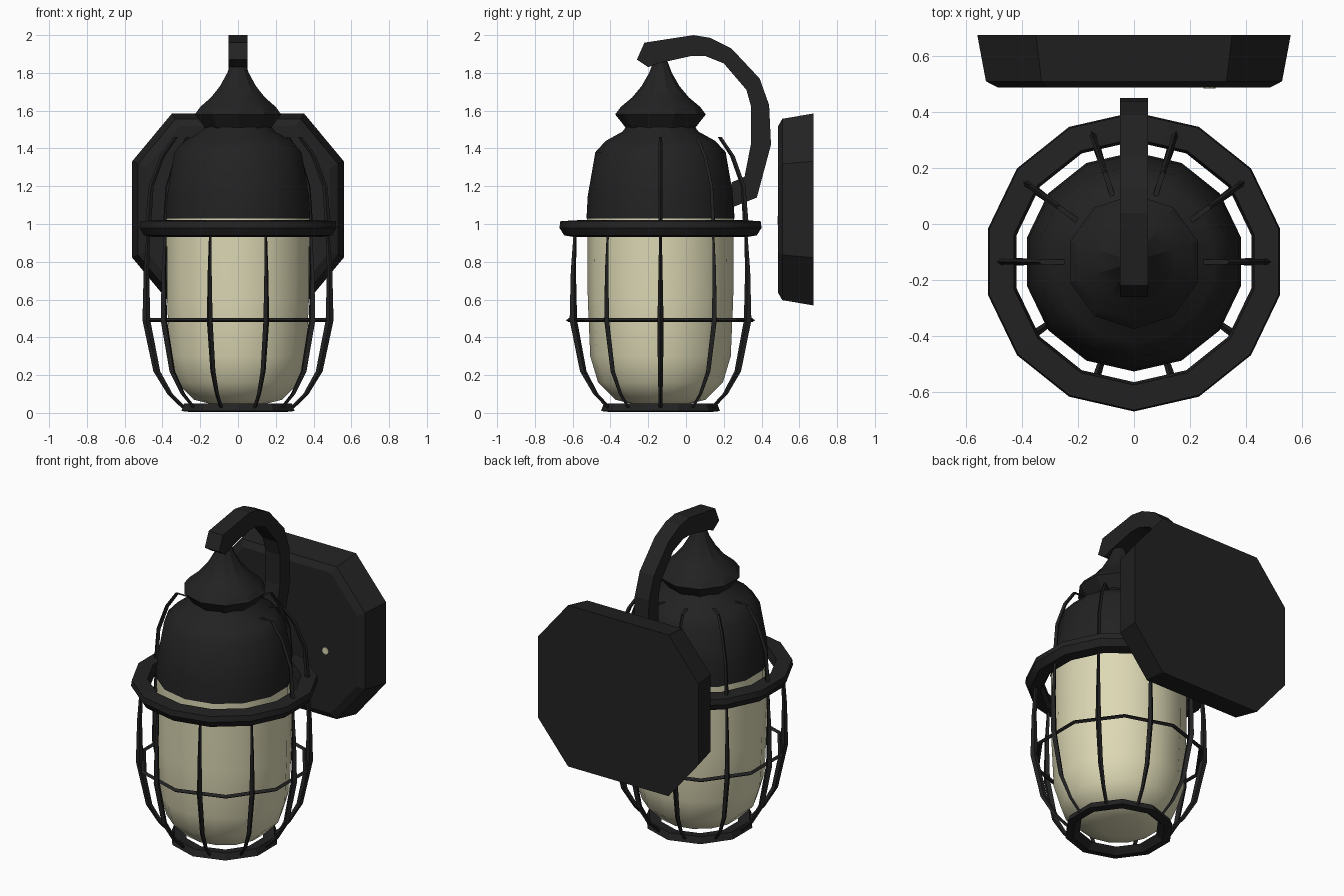
import bpy, bmesh
from math import cos, sin, pi, radians
from mathutils import Vector

cube = bpy.data.objects.get("Cube")
if cube:
    bpy.data.objects.remove(cube, do_unlink=True)

AXIS_Y = -0.135  # lantern axis


def material(name, rgb):
    m = bpy.data.materials.new(name)
    m.use_nodes = True
    m.diffuse_color = (*rgb, 1)
    m.node_tree.nodes["Principled BSDF"].inputs["Base Color"].default_value = (*rgb, 1)
    return m


BLACK = material("black metal", (0.016, 0.016, 0.016))
CREAM = material("cream glass", (0.72, 0.69, 0.46))


def loft(name, sections, mat, closed=False, caps=True, smooth=0):
    """Skin a list of equal-sized point loops into one mesh object."""
    bm = bmesh.new()
    loops = [[bm.verts.new(p) for p in s] for s in sections]
    pairs = list(zip(loops, loops[1:]))
    if closed:
        pairs.append((loops[-1], loops[0]))
    for a, b in pairs:
        for i in range(len(a)):
            j = (i + 1) % len(a)
            bm.faces.new((a[i], a[j], b[j], b[i]))
    if caps and not closed:
        bm.faces.new(loops[0])
        bm.faces.new(loops[-1])
    bmesh.ops.recalc_face_normals(bm, faces=bm.faces)
    me = bpy.data.meshes.new(name)
    bm.to_mesh(me)
    bm.free()
    me.materials.append(mat)
    ob = bpy.data.objects.new(name, me)
    bpy.context.collection.objects.link(ob)
    if smooth:
        bpy.ops.object.select_all(action='DESELECT')
        ob.select_set(True)
        bpy.context.view_layer.objects.active = ob
        bpy.ops.object.shade_smooth_by_angle(angle=radians(smooth))
    return ob


def polar(r, a, z):
    return Vector((r * cos(a), AXIS_Y + r * sin(a), z))


def lathe(name, profile, mat, sides=14, closed=False, smooth=35):
    sections = [[polar(r, 2 * pi * (i + .5) / sides, z) for i in range(sides)]
                for r, z in profile]
    return loft(name, sections, mat, closed, smooth=smooth)


def blade(name, path, angle):
    """Thin tapered cage bar; path holds radius, height, half width."""
    side = Vector((-sin(angle), cos(angle), 0))
    sections = []
    for r, z, w in path:
        c = polar(r, angle, z)
        out = Vector((cos(angle), sin(angle), 0)) * (w * 1.3)
        sections.append([c + out, c + side * w, c - out, c - side * w])
    return loft(name, sections, BLACK)


# Glass jar
lathe("glass_jar", [(.388, 1.04), (.385, .6), (.372, .3), (.33, .16),
                    (.24, .07), (.12, .04)], CREAM)

# Metal dome, flared collar and finial
lathe("dome", [(.392, 1.03), (.385, 1.15), (.345, 1.38), (.29, 1.44), (.2, 1.49),
               (.17, 1.53)], BLACK)
lathe("collar", [(.17, 1.49), (.2, 1.53), (.24, 1.58), (.21, 1.62), (.15, 1.67),
                 (.1, 1.73), (.06, 1.8), (.03, 1.88)], BLACK, sides=10, smooth=25)

# Main guard ring, middle hoop and foot ring
lathe("guard_ring", [(.43, .96), (.45, .93), (.51, .94), (.535, .98),
                     (.53, 1.015), (.44, 1.02)], BLACK, closed=True)
lathe("middle_hoop", [(.485, .48), (.5, .49), (.485, .503), (.47, .49)],
      BLACK, sides=10, closed=True, smooth=0)
lathe("foot_ring", [(.23, .04), (.27, .005), (.315, .01), (.3, .05)],
      BLACK, sides=10, closed=True, smooth=0)

# Cage bars below the ring, and stays above it at the sides and back
LOWER = [(.475, .95, .007), (.485, .75, .011), (.485, .49, .016),
         (.43, .22, .014), (.36, .1, .011), (.285, .025, .01)]
UPPER = [(.475, 1.0, .012), (.46, 1.2, .01), (.4, 1.36, .01), (.33, 1.46, .009),
         (.25, 1.46, .009)]
for i in range(10):
    blade(f"cage_bar_{i + 1}", LOWER, i * pi / 5)
for i in range(6):
    blade(f"upper_stay_{i + 1}", UPPER, i * pi / 5)

# Hooked arm: outer and inner outline points in y, z
OUTER = [(-.26, 1.87), (-.22, 1.96), (.04, 2.0), (.13, 1.985), (.24, 1.93), (.39, 1.77),
         (.44, 1.63), (.45, 1.42), (.375, 1.14), (.25, 1.09)]
INNER = [(-.2, 1.83), (-.15, 1.85), (.03, 1.89), (.1, 1.89), (.2, 1.85), (.32, 1.71),
         (.345, 1.62), (.345, 1.43), (.31, 1.25), (.24, 1.22)]
loft("hook_arm", [[(-.05, *o), (.05, *o), (.05, *n), (-.05, *n)]
                  for o, n in zip(OUTER, INNER)], BLACK)

# Octagonal wall plate with sloped sides and a bevelled front
HALF = [(.56, .255), (.35, .508)]
corners = [(x, z) for x, z in HALF] + [(-x, z) for x, z in reversed(HALF)]
corners += [(-x, -z) for x, z in corners]
loft("wall_plate", [[(x * s, y, 1.077 + z * s) for x, z in corners]
                    for y, s in ((.675, 1), (.51, .945), (.488, .87))], BLACK)

# Small button on the front of the plate
loft("plate_button", [[(.27 + .022 * cos(i * pi / 4), y, 1.02 + .022 * sin(i * pi / 4))
                       for i in range(8)] for y in (.49, .484)], CREAM)
